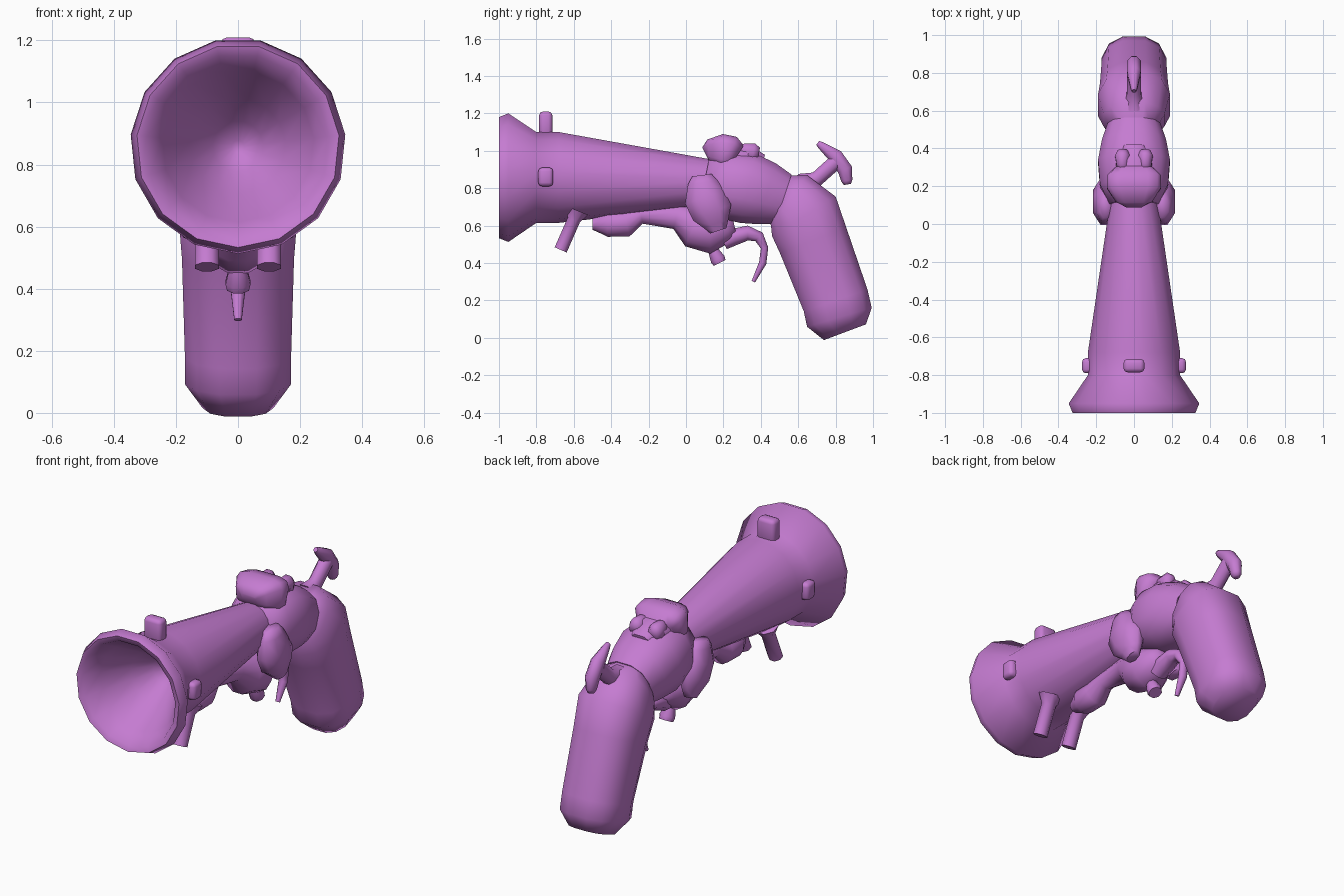
import bpy
import bmesh
import math
from mathutils import Matrix, Vector

cube = bpy.data.objects.get("Cube")
if cube:
    bpy.data.objects.remove(cube, do_unlink=True)

purple = bpy.data.materials.new("orchid purple")
purple.use_nodes = True
colour = (0.56, 0.2, 0.64, 1)
purple.diffuse_color = colour
shader = purple.node_tree.nodes["Principled BSDF"]
shader.inputs["Base Color"].default_value = colour
shader.inputs["Roughness"].default_value = 0.6


def finish(bm, name):
    """Turn a bmesh into a smooth shaded purple object."""
    bmesh.ops.recalc_face_normals(bm, faces=bm.faces)
    mesh = bpy.data.meshes.new(name)
    bm.to_mesh(mesh)
    bm.free()
    mesh.materials.append(purple)
    obj = bpy.data.objects.new(name, mesh)
    bpy.context.collection.objects.link(obj)
    bpy.ops.object.select_all(action="DESELECT")
    obj.select_set(True)
    bpy.context.view_layer.objects.active = obj
    bpy.ops.object.shade_smooth_by_angle(angle=math.radians(65))


def ring(bm, centre, across, depth, width, sides, power):
    """Closed loop of vertices: depth along the across direction, width along x."""
    grow = 1 / math.cos(math.pi / sides) ** power
    verts = []
    for i in range(sides):
        angle = math.tau * (i + 0.5) / sides
        c, s = (math.copysign(abs(v) ** power, v) * grow
                for v in (math.cos(angle), math.sin(angle)))
        verts.append(bm.verts.new(centre + across * c * depth + Vector((s * width, 0, 0))))
    return verts


def skin(bm, rings):
    """Bridge consecutive rings and close both ends."""
    for a, b in zip(rings, rings[1:]):
        for i in range(len(a)):
            j = (i + 1) % len(a)
            bm.faces.new((a[i], a[j], b[j], b[i]))
    bm.faces.new(rings[0])
    bm.faces.new(rings[-1])


def tube(name, path, ratio=1.0, cap=0.0, x=0.0, sides=8, power=1.0):
    """Tube through (y, z, radius) points; ratio widens it in x, cap rounds its ends."""
    points = [(Vector((x, y, z)), r) for y, z, r in path]
    if cap:
        (a, ra), (b, _) = points[:2]
        (c, _), (d, rd) = points[-2:]
        points.insert(0, (a + (a - b).normalized() * cap, ra * 0.65))
        points.append((d + (d - c).normalized() * cap, rd * 0.65))
    bm = bmesh.new()
    rings = []
    for i, (centre, radius) in enumerate(points):
        before = points[max(i - 1, 0)][0]
        after = points[min(i + 1, len(points) - 1)][0]
        across = (after - before).normalized().cross(Vector((1, 0, 0)))
        rings.append(ring(bm, centre, across, radius, radius * ratio, sides, power))
    skin(bm, rings)
    finish(bm, name)


def block(name, size, location, bevel):
    """Box with rounded edges."""
    bm = bmesh.new()
    place = Matrix.Translation(location) @ Matrix.Diagonal((*size, 1))
    bmesh.ops.create_cube(bm, size=1, matrix=place)
    bmesh.ops.bevel(bm, geom=bm.edges[:], offset=bevel, segments=2,
                    profile=0.5, affect="EDGES", clamp_overlap=True)
    finish(bm, name)


# Flared barrel, drooping towards the breech: outside, over the lip, down the bore
bm = bmesh.new()
profile = [(0.15, 0.12), (-0.68, 0.24), (-0.8, 0.24), (-0.95, 0.34), (-1, 0.32),
           (-0.99, 0.29), (-0.9, 0.24), (-0.75, 0.15), (-0.65, 0.08), (-0.6, 0.02)]
skin(bm, [ring(bm, Vector((0, y, 0.86 - 0.035 * max(0, y + 0.68))), Vector((0, 0, 1)),
               r, r, sides=15, power=1) for y, r in profile])
finish(bm, "barrel")

# Receiver with the block and ramp on top of it
tube("receiver", [(0.1, 0.84, 0.13), (0.2, 0.82, 0.18), (0.33, 0.8, 0.19),
                  (0.43, 0.77, 0.17), (0.52, 0.74, 0.14)], sides=12, power=0.85)
tube("top_block", [(0.1, 0.99, 0.03), (0.12, 1, 0.06), (0.19, 1, 0.09),
                   (0.24, 0.99, 0.09), (0.27, 0.97, 0.07)],
     ratio=1.6, sides=12, power=0.5)
tube("top_ramp", [(0.22, 0.95, 0.08), (0.33, 0.95, 0.08), (0.41, 0.93, 0.05)],
     ratio=1.2, power=0.7)

# Grip
tube("grip", [(0.48, 0.75, 0.12), (0.55, 0.73, 0.17), (0.63, 0.65, 0.2),
              (0.68, 0.52, 0.19), (0.8, 0.2, 0.18), (0.82, 0.11, 0.18),
              (0.85, 0.03, 0.12)], ratio=0.95, sides=12, power=0.8)

# Cocking hammer: stem and curved head
tube("hammer_stem", [(0.62, 0.82, 0.06), (0.7, 0.85, 0.04), (0.8, 0.94, 0.04)], ratio=0.9)
tube("hammer_head", [(0.72, 1.03, 0.02), (0.8, 0.97, 0.04), (0.85, 0.9, 0.04),
                     (0.86, 0.84, 0.03)], ratio=0.9, cap=0.02)

# Lock mechanism, peg and curved trigger below the barrel
tube("under_mechanism", [(-0.46, 0.61, 0.05), (-0.42, 0.61, 0.07), (-0.32, 0.61, 0.07),
                         (-0.24, 0.66, 0.05), (-0.05, 0.65, 0.07), (0.04, 0.59, 0.11),
                         (0.13, 0.57, 0.12), (0.22, 0.59, 0.08)], cap=0.04, sides=12)
tube("lower_peg", [(0.14, 0.5, 0.03), (0.15, 0.46, 0.03), (0.17, 0.42, 0.04),
                   (0.18, 0.4, 0.035)])
tube("trigger", [(0.2, 0.51, 0.04), (0.26, 0.54, 0.045), (0.33, 0.56, 0.04),
                 (0.39, 0.54, 0.03), (0.42, 0.48, 0.02), (0.41, 0.4, 0.02),
                 (0.36, 0.3, 0.01)], ratio=1.2)

# Front sight
block("front_sight", (0.11, 0.07, 0.14), (0, -0.75, 1.14), bevel=0.02)

# Paired parts
for side, sign in (("left", 1), ("right", -1)):
    block(side + "_barrel_stud", (0.07, 0.08, 0.1), (sign * 0.24, -0.75, 0.86), bevel=0.02)
    tube(side + "_top_bump", [(0.31, 1, 0.04), (0.36, 0.99, 0.05)],
         ratio=0.8, cap=0.03, x=sign * 0.06)
    tube(side + "_side_plate", [(0.09, 0.83, 0.08), (0.1, 0.75, 0.11),
                                (0.14, 0.67, 0.11), (0.16, 0.61, 0.07)],
         ratio=0.6, cap=0.04, x=sign * 0.15)
    tube(side + "_front_peg", [(-0.58, 0.68, 0.06), (-0.6, 0.63, 0.035),
                               (-0.67, 0.47, 0.035)], ratio=1.1, x=sign * 0.1)
